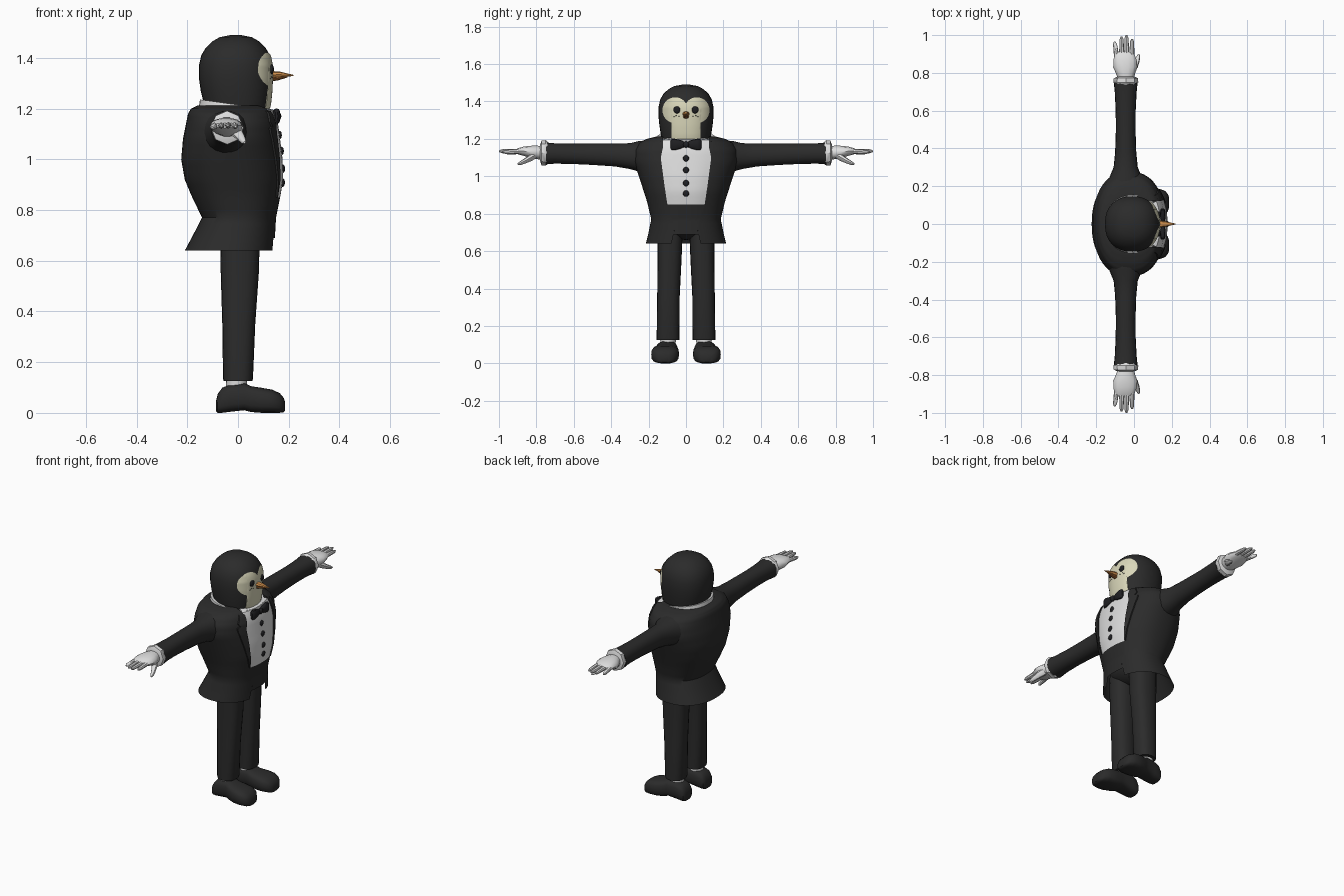
import bpy, math
from mathutils import Vector

if "Cube" in bpy.data.objects:
    bpy.data.objects.remove(bpy.data.objects["Cube"])


def mat(name, r, g, b):
    m = bpy.data.materials.new(name)
    m.diffuse_color = (r, g, b, 1)
    m.use_nodes = True
    m.node_tree.nodes["Principled BSDF"].inputs["Base Color"].default_value = m.diffuse_color
    return m


BLACK = mat("suit_black", .024, .024, .024)
DARK = mat("button_black", .014, .014, .016)
WHITE = mat("shirt_white", .74, .74, .74)
CREAM = mat("face_cream", .70, .68, .49)
ORANGE = mat("beak_orange", .62, .27, .07)
RUST = mat("beak_rust", .33, .12, .03)


def finish(ob, m, angle=40):
    ob.data.materials.append(m)
    bpy.ops.object.select_all(action='DESELECT')
    ob.select_set(True)
    bpy.context.view_layer.objects.active = ob
    bpy.ops.object.mode_set(mode='EDIT')
    bpy.ops.mesh.select_all(action='SELECT')
    bpy.ops.mesh.normals_make_consistent(inside=False)
    bpy.ops.object.mode_set(mode='OBJECT')
    bpy.ops.object.shade_smooth_by_angle(angle=math.radians(angle))
    return ob


def skin(name, rows, m, closed=True, caps=True):
    """Surface through equal rows of points."""
    n = len(rows[0])
    verts = [p for r in rows for p in r]
    faces = []
    for i in range(len(rows) - 1):
        for j in range(n if closed else n - 1):
            k = (j + 1) % n
            faces.append((i*n + j, i*n + k, (i+1)*n + k, (i+1)*n + j))
    if closed and caps:
        faces += [tuple(range(n)), tuple(range(len(verts) - n, len(verts)))]
    me = bpy.data.meshes.new(name)
    me.from_pydata(verts, [], faces)
    ob = bpy.data.objects.new(name, me)
    bpy.context.collection.objects.link(ob)
    return finish(ob, m)


def power(v, e):
    return math.copysign(abs(v) ** (2 / e), v)


def ring(axis, c, a, b, e=2.0, n=20):
    """Superellipse round point c, at right angles to the axis."""
    pts = []
    for i in range(n):
        t = 2 * math.pi * i / n
        u, v = a * power(math.cos(t), e), b * power(math.sin(t), e)
        d = {'x': (0, u, v), 'y': (u, 0, v), 'z': (u, v, 0)}[axis]
        pts.append(tuple(Vector(c) + Vector(d)))
    return pts


def ball(name, c, r, m, seg=16):
    bpy.ops.mesh.primitive_uv_sphere_add(segments=seg, ring_count=seg // 2 + 2, location=c)
    ob = bpy.context.object
    ob.name, ob.scale = name, r
    return finish(ob, m)


def lerp(table, z):
    """Row of the table interpolated at height z."""
    for p, q in zip(table, table[1:]):
        if z <= q[0]:
            f = max(0, (z - p[0]) / (q[0] - p[0]))
            return [a + (b - a) * f for a, b in zip(p[1:], q[1:])]
    return list(table[-1][1:])


def front(table, y, z, e):
    x0, x1, h = lerp(table, z)
    return (x0 + x1) / 2 + (x1 - x0) / 2 * max(0, 1 - abs(y / h) ** e) ** (1 / e)


def span(a, b, n):
    return [a + (b - a) * i / n for i in range(n + 1)]


# Body section: height, back x, front x, half width
BODY = [(.64, -.21, .143, .215), (.70, -.178, .146, .2), (.77, -.142, .15, .186),
        (.86, -.185, .168, .207), (.92, -.21, .178, .226), (1.0, -.224, .176, .252),
        (1.08, -.217, .166, .278), (1.14, -.205, .158, .275), (1.18, -.197, .145, .25),
        (1.2, -.185, .135, .21), (1.212, -.16, .118, .16), (1.215, -.1, .08, .1)]
EB = 2.3
OPEN = [(.64, .078), (.72, .06), (.85, .10), (.95, .115), (1.1, .135), (1.16, .122), (1.215, .122)]


def gap(z):
    return min(lerp(OPEN, z)[0], .8 * lerp(BODY, z)[2])


# Coat, wrapped from one front edge round the back to the other
zs = [p[0] + (q[0] - p[0]) * i / 3 for p, q in zip(BODY, BODY[1:]) for i in range(3)] + [1.215]
rows = []
for z in zs:
    x0, x1, h = lerp(BODY, z)
    t0 = math.asin((gap(z) / h) ** (EB / 2))
    rows.append([((x0+x1)/2 + (x1-x0)/2 * power(math.cos(t), EB), h * power(math.sin(t), EB), z)
                 for t in span(t0, 2 * math.pi - t0, 48)])
skin("coat", rows, BLACK, closed=False)

# Shirt front and dark waistband panel filling the coat opening
for name, za, zb, m in (("shirt_front", .85, 1.215, WHITE), ("waist_panel", .69, .85, BLACK)):
    skin(name, [[(front(BODY, u * gap(z), z, EB), u * gap(z), z) for u in span(-1, 1, 12)]
                for z in span(za, zb, 18)], m, closed=False)

# Lapels lying on the coat
LAPEL = [(.85, .004), (1.10, .05), (1.125, .058), (1.13, .04), (1.145, .055), (1.19, .03)]
for s in (-1, 1):
    rows = []
    for z in span(.85, 1.19, 40):
        y0, w = gap(z), lerp(LAPEL, z)[0]
        rows.append([(front(BODY, y0 + w * u, z, EB) + d, s * (y0 + w * u), z)
                     for u, d in ((0, -.004), (0, .007), (.5, .008), (1, .007), (1, -.004))])
    skin("lapel", rows, BLACK, closed=False)

# Shirt buttons
for z in (1.096, 1.033, .963, .908):
    ball("shirt_button", (front(BODY, 0, z, EB), 0, z), (.009, .016, .017), DARK, 12)

# White collar, lower at the front
rows = []
for a, b, dz in ((.152, .158, -.03), (.146, .152, .012), (.13, .135, .01)):
    rows.append([(x, y, 1.203 + dz - .14 * x) for x, y, z in ring('z', (-.004, 0, 0), a, b, 2.2, 36)])
skin("shirt_collar", rows, WHITE, caps=False)

# Bow tie
for s in (-1, 1):
    skin("bow_wing", [ring('y', (.152, s * y, 1.17), a, b, 2.4, 12) for y, a, b in
                      ((.008, .009, .013), (.03, .014, .024), (.06, .016, .031),
                       (.076, .012, .03), (.082, .005, .022))], DARK)
ball("bow_knot", (.157, 0, 1.17), (.014, .017, .018), DARK, 12)

# Head
HEAD = [(1.17, -.125, .115, .125), (1.22, -.135, .127, .134), (1.27, -.147, .132, .142),
        (1.32, -.154, .134, .147), (1.37, -.154, .134, .147), (1.41, -.145, .126, .138),
        (1.44, -.127, .109, .121), (1.465, -.102, .084, .095), (1.482, -.072, .054, .064),
        (1.49, -.03, .012, .02)]
EH = 2.25
skin("head", [ring('z', ((a + b) / 2, 0, z), (b - a) / 2, h, EH, 32) for z, a, b, h in HEAD], BLACK)

# Heart-shaped face plate following the head
rows = []
half = span(0, .078, 10) + [.0785] + span(.083, .1245, 9)
for y in [-v for v in half[:0:-1]] + half:
    r = math.sqrt(max(0, .0675 ** 2 - (abs(y) - .058) ** 2))
    low = 1.2 if abs(y) <= .078 else 1.352 - r
    rows.append([(front(HEAD, y, z, EH) + .004, y, z) for z in span(low, 1.355 + r, 14)])
skin("face_plate", rows, CREAM, closed=False)

# Eyes and cheek flecks
for s in (-1, 1):
    ball("eye", (front(HEAD, .048, 1.355, EH) + .003, s * .048, 1.355), (.010, .019, .019), DARK)
    for y, z in ((.037, 1.322), (.052, 1.325), (.062, 1.318)):
        ball("cheek_fleck", (front(HEAD, y, z, EH) + .003, s * y, z), (.003, .004, .002), DARK, 8)

# Beak, upper and lower halves
skin("upper_beak", [ring('x', (x, 0, z), a, b, 2, 8) for x, z, a, b in
                    ((.12, 1.333, .021, .016), (.165, 1.334, .015, .012), (.219, 1.331, .002, .002))], ORANGE)
skin("lower_beak", [ring('x', (x, 0, z), a, b, 2, 8) for x, z, a, b in
                    ((.12, 1.316, .018, .011), (.16, 1.32, .012, .008), (.195, 1.326, .003, .003))], RUST)

# Hips
ball("hips", (.005, 0, .755), (.115, .155, .095), BLACK, 24)

for s in (-1, 1):
    # Sleeve
    skin("sleeve", [ring('y', (-.044, s * y, z), a, b, 2.2, 18) for y, z, a, b in
                    ((.18, 1.105, .11, .09), (.25, 1.107, .085, .083), (.30, 1.108, .064, .07),
                     (.38, 1.114, .056, .062), (.5, 1.118, .052, .058), (.6, 1.12, .053, .055),
                     (.7, 1.122, .058, .055), (.748, 1.122, .063, .059))], BLACK)
    # Shirt cuff
    skin("shirt_cuff", [ring('y', (-.043, s * y, 1.125), a, b, 2, 8) for y, a, b in
                        ((.735, .055, .056), (.75, .066, .068), (.772, .064, .066), (.78, .045, .045))], WHITE)
    # Gloved palm
    skin("palm", [ring('y', (x, s * y, z), a, b, 2.2, 14) for y, x, z, a, b in
                  ((.765, -.043, 1.125, .04, .037), (.80, -.045, 1.128, .052, .037),
                   (.83, -.046, 1.13, .064, .034), (.865, -.047, 1.134, .062, .026),
                   (.895, -.05, 1.134, .054, .018), (.91, -.05, 1.134, .045, .01))], WHITE)
    # Fingers and thumb
    for x0, x1, tip, z1 in ((-.09, -.102, .965, 1.126), (-.065, -.066, .993, 1.132),
                            (-.038, -.04, 1.0, 1.134), (-.012, -.01, .98, 1.13)):
        skin("finger", [ring('y', (x0 + (x1 - x0) * f, s * (.87 + (tip - .87) * f),
                                   1.134 + (z1 - 1.134) * f), r, r, 2, 8)
                        for f, r in ((0, .014), (.5, .0125), (.88, .0105), (1, .004))], WHITE)
    skin("thumb", [ring('y', (x, s * y, z), r, r, 2, 8) for x, y, z, r in
                   ((-.02, .80, 1.118, .022), (.0, .83, 1.1, .02), (.014, .86, 1.083, .015),
                    (.022, .885, 1.071, .011), (.025, .9, 1.066, .004))], WHITE)
    # Trouser leg
    skin("trouser_leg", [ring('z', (x, s * y, z), a, b, 2.5, 20) for z, x, y, a, b in
                         ((.125, 0, .096, .056, .061), (.135, 0, .096, .059, .061), (.35, .003, .094, .065, .06),
                          (.55, .007, .088, .075, .064), (.73, .008, .085, .079, .068))], BLACK)
    # Sock
    skin("sock", [ring('z', (-.006, s * .096, z), a, a, 2, 16) for z, a in ((.09, .04), (.13, .042))], WHITE)
    # Shoe, lofted from heel to toe
    skin("shoe", [ring('x', (x, s * y, (lo + hi) / 2), w, (hi - lo) / 2, 3, 18) for x, y, w, lo, hi in
                  ((-.086, .1, .03, .005, .05), (-.08, .1, .045, 0, .075), (-.062, .1, .053, 0, .1),
                   (-.03, .1, .056, .004, .112), (.025, .102, .058, .01, .118), (.05, .105, .064, .003, .106),
                   (.09, .11, .073, 0, .1), (.135, .112, .074, 0, .092), (.165, .113, .062, 0, .078),
                   (.18, .113, .044, .002, .06), (.186, .113, .025, .008, .042))], BLACK)
